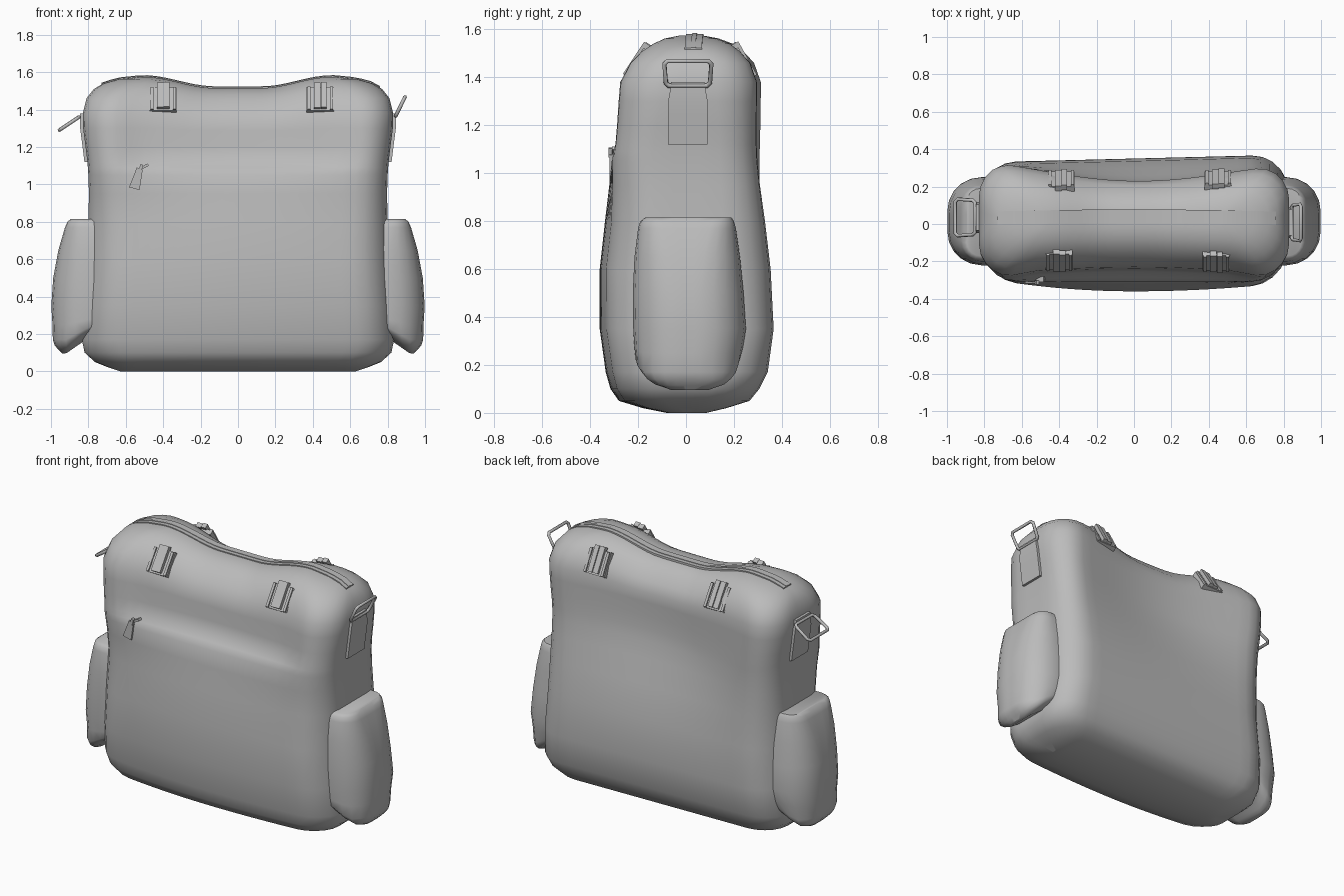
import bpy, bmesh, math
from mathutils import Vector, Matrix
from mathutils.bvhtree import BVHTree

if "Cube" in bpy.data.objects:
    bpy.data.objects.remove(bpy.data.objects["Cube"])

grey = bpy.data.materials.new("grey canvas")
grey.diffuse_color = (0.5, 0.5, 0.5, 1)
grey.use_nodes = True
grey.node_tree.nodes["Principled BSDF"].inputs["Base Color"].default_value = grey.diffuse_color


def finish(name, bm, angle=40):
    bmesh.ops.recalc_face_normals(bm, faces=bm.faces)
    me = bpy.data.meshes.new(name)
    bm.to_mesh(me)
    bm.free()
    ob = bpy.data.objects.new(name, me)
    bpy.context.collection.objects.link(ob)
    me.materials.append(grey)
    bpy.ops.object.select_all(action='DESELECT')
    ob.select_set(True)
    bpy.context.view_layer.objects.active = ob
    bpy.ops.object.shade_smooth_by_angle(angle=math.radians(angle))
    return ob


def smooth(a, b, v):
    t = min(1, max(0, (v - a) / (b - a)))
    return t * t * (3 - 2 * t)


def ring(z, x0, x1, y0, y1, r, n):
    """Rounded rectangle: front half left to right, then the back half."""
    yc, h = (y0 + y1) / 2, (y1 - y0) / 2
    r = min(r, h * 0.95, (x1 - x0) * 0.45)
    half = [(x0, -(h - r) * 0.4)]
    for i in range(6):
        a = math.radians(18 * i)
        half.append((x0 + r - r * math.cos(a), -(h - r) - r * math.sin(a)))
    half += [(x0 + r + (x1 - x0 - 2 * r) * i / n, -h) for i in range(1, n)]
    for i in range(6):
        a = math.radians(18 * i)
        half.append((x1 - r + r * math.sin(a), -(h - r) - r * math.cos(a)))
    half.append((x1, -(h - r) * 0.4))
    return ([Vector((x, yc + y, z)) for x, y in half]
            + [Vector((x, yc - y, z)) for x, y in reversed(half)])


def loft(rows, n, warp=lambda v: v):
    bm = bmesh.new()
    rings = [[bm.verts.new(warp(p)) for p in ring(*row, n)] for row in rows]
    m = len(rings[0])
    for a, b in zip(rings, rings[1:]):
        for i in range(m):
            j = (i + 1) % m
            bm.faces.new((a[i], a[j], b[j], b[i]))
    for c in (rings[0], rings[-1]):
        for i in range(m // 2 - 1):
            bm.faces.new((c[i], c[i + 1], c[m - 2 - i], c[m - 1 - i]))
    return bm


# Bag body: z, half width, front, back, corner radius
levels = [(0, .63, -.08, .08, .06), (.02, .69, -.18, .16, .12), (.05, .765, -.28, .25, .17),
          (.10, .82, -.315, .29, .19), (.17, .835, -.335, .325, .19), (.35, .82, -.36, .35, .19),
          (.6, .805, -.36, .338, .19), (.8, .80, -.338, .325, .18), (.95, .797, -.32, .317, .17),
          (1.05, .80, -.31, .314, .17), (1.09, .803, -.306, .314, .17), (1.12, .805, -.302, .314, .17),
          (1.2, .815, -.294, .314, .17), (1.3, .828, -.287, .315, .18), (1.38, .83, -.28, .315, .18),
          (1.46, .81, -.24, .29, .18), (1.51, .77, -.195, .25, .18), (1.54, .72, -.15, .21, .16),
          (1.562, .64, -.10, .15, .11), (1.575, .52, -.03, .08, .05)]


def body_warp(v):
    x, y, z = v
    waist = math.cos(math.pi * min(.75, abs(x)) / 1.5) ** 1.3
    if y < 0:
        k = min(1, -y / .25)
        shelf = 1 - smooth(.5, .72, abs(x))
        taper = .07 if x < 0 else .045
        y += k * (.05 * smooth(1.06, 1.13, z) * shelf * (.4 + .6 * waist)
                  + taper * (x / .8) ** 2 * (1 - smooth(.8, 1.1, z)))
    else:
        k = min(1, y / .25)
        tilt = .02 - .03 * smooth(.6, 1.2, z)
        y += k * (tilt * x / .8 - .085 * smooth(.55, 1.2, z) * waist)
    z -= .06 * (1 - smooth(.13, .5, abs(x))) * smooth(1.2, 1.55, z)
    return Vector((x, y, z))


bm = loft([(z, -w, w, f, b, r) for z, w, f, b, r in levels], 18, body_warp)
bmesh.ops.recalc_face_normals(bm, faces=bm.faces)
tree = BVHTree.FromBMesh(bm)
finish("bag_body", bm, 60)


def hit(origin, direction):
    p, n, _, _ = tree.ray_cast(Vector(origin), Vector(direction))
    return p, n


# Side pockets: z, outer x, front, back, corner radius (inner edge sits in the body)
pocket = [(.095, .94, -.09, .12, .07), (.115, .96, -.15, .18, .11),
          (.14, .98, -.19, .215, .15), (.17, .99, -.21, .225, .17),
          (.25, .992, -.215, .238, .18), (.35, .998, -.22, .25, .18), (.5, .988, -.222, .24, .18),
          (.65, .96, -.215, .225, .15), (.77, .925, -.20, .208, .11),
          (.80, .912, -.19, .20, .09), (.815, .893, -.17, .19, .07)]


def pocket_warp(v):
    rise = max(0, min(.13, .92 - v.x)) * .7 * (1 - smooth(.09, .35, v.z))
    return v + Vector((0, 0, rise))


for side, s in (("right", 1), ("left", -1)):
    bm = loft([(z, .5, x, f, b, r) for z, x, f, b, r in pocket], 4, pocket_warp)
    for v in bm.verts:
        v.co.x *= s
    finish(side + "_pocket", bm, 45)


def box(bm, size, mat):
    bmesh.ops.create_cube(bm, size=1, matrix=mat @ Matrix.Diagonal((*size, 1)))


def strip(name, pts, widths, across, thick):
    """Flat band following surface points given as (position, normal)."""
    bm = bmesh.new()
    across = Vector(across)
    prev = None
    for (p, n), w in zip(pts, widths):
        c = [bm.verts.new(p + across * w * a + n * h)
             for a, h in ((-.5, -.02), (.5, -.02), (.5, thick), (-.5, thick))]
        if prev:
            for i in range(4):
                j = (i + 1) % 4
                bm.faces.new((prev[i], prev[j], c[j], c[i]))
        else:
            bm.faces.new(c)
        prev = c
    bm.faces.new(prev)
    return finish(name, bm)


# Top zipper: wide tape with a narrow raised tooth line
xs = [-.73 + 1.49 * i / 30 for i in range(31)]
for name, w, t in (("zipper_tape", .072, .006), ("zipper_teeth", .02, .009)):
    pts = [(hit((x, .03 + .012 * math.cos(2 * x), 3), (0, 0, -1))[0], Vector((0, 0, 1))) for x in xs]
    strip(name, pts, [w] * 31, (0, 1, 0), t)

# Strap clips on the upper front and back
for x, s in ((-.40, -1), (.44, -1), (-.39, 1), (.45, 1)):
    p, _ = hit((x, s * 2, 1.455), (0, -s, 0))
    lo, _ = hit((x, s * 2, 1.40), (0, -s, 0))
    hi, _ = hit((x, s * 2, 1.51), (0, -s, 0))
    up = (hi - lo).normalized()
    right = Vector((1, 0, 0))
    out = right.cross(up)
    out = out if out.y * s > 0 else -out
    mat = Matrix((right, up, out)).transposed().to_4x4()
    mat.translation = p - out * .012
    bm = bmesh.new()
    box(bm, (.145, .15, .03), mat)
    for dx in (-.06, .06):
        box(bm, (.016, .145, .03), mat @ Matrix.Translation((dx, 0, .01)))
    for dx, dz, w in ((-.016, .016, .035), (.018, .022, .03)):
        box(bm, (w, .16, .03), mat @ Matrix.Translation((dx, .015, dz)))
    finish(("front" if s < 0 else "back") + "_clip", bm)

# Side tabs and wire rings
for side, s, yc, a, b in (("right", 1, .008, (.843, 1.365), (.893, 1.468)),
                          ("left", -1, .035, (.85, 1.36), (.955, 1.29))):
    zs = [1.12, 1.18, 1.24, 1.30, 1.34, 1.38]
    pts = [(hit((s * 2, yc, z), (-s, 0, 0))[0], Vector((s, 0, 0))) for z in zs]
    strip(side + "_tab", pts, [.165, .165, .165, .165, .15, .14], (0, 1, 0), .016)
    cu = bpy.data.curves.new(side + "_ring", 'CURVE')
    cu.dimensions = '3D'
    cu.bevel_depth = .01
    cu.bevel_resolution = 1
    sp = cu.splines.new('POLY')
    loop = [(-.08, 0), (.08, 0), (.092, .12), (.098, .88), (.085, 1),
            (-.085, 1), (-.098, .88), (-.092, .12)]
    sp.points.add(len(loop) - 1)
    for pt, (y, t) in zip(sp.points, loop):
        pt.co = (s * (a[0] + (b[0] - a[0]) * t), yc + y, a[1] + (b[1] - a[1]) * t, 1)
    sp.use_cyclic_u = True
    ob = bpy.data.objects.new(side + "_ring", cu)
    bpy.context.collection.objects.link(ob)
    cu.materials.append(grey)

# Front pocket zip pull
p, _ = hit((-.54, -2, 1.03), (0, 1, 0))
bm = bmesh.new()
base = Matrix.Translation(p + Vector((0, -.006, 0))) @ Matrix.Rotation(math.radians(15), 4, 'Y')
box(bm, (.058, .012, .11), base)
for v in bm.verts:
    if v.co.z > 1.03:
        v.co.x += (-.525 - v.co.x) * .45
box(bm, (.016, .02, .04), base @ Matrix.Translation((.005, 0, .06)))
box(bm, (.045, .03, .014), Matrix.Translation(p + Vector((.04, .012, .065))) @ Matrix.Rotation(-.5, 4, 'Y'))
finish("zip_pull", bm)
